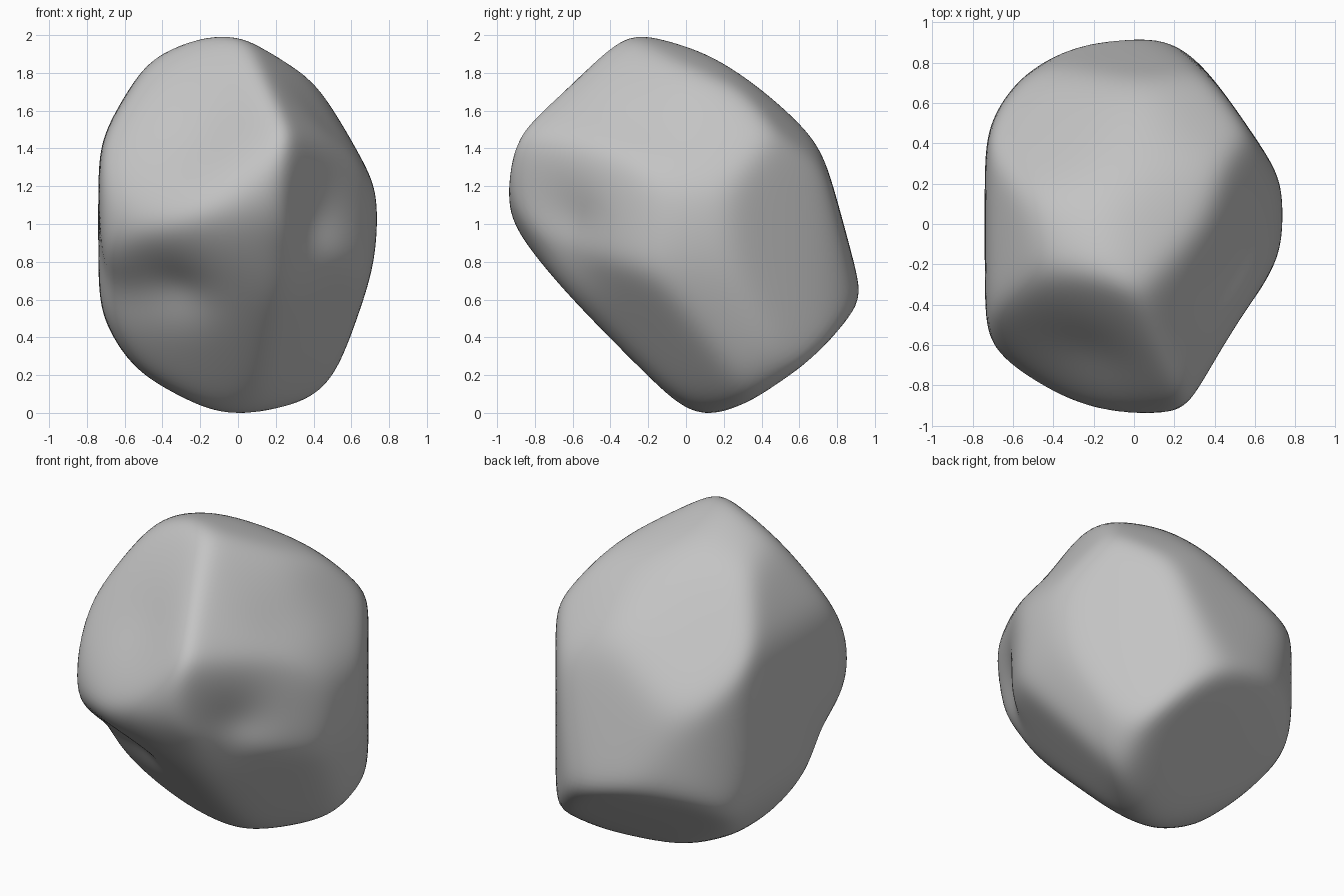
import bpy
import bmesh
from math import cos, sin, exp, radians, tau
from mathutils import Vector

if "Cube" in bpy.data.objects:
    bpy.data.objects.remove(bpy.data.objects["Cube"], do_unlink=True)

SHARPNESS = 22
ROUNDS = 18
TILT = radians(22)
X, Y, Z = Vector((1, 0, 0)), Vector((0, 1, 0)), Vector((0, 0, 1))


def belt(across, up, reaches):
    """Facets evenly spaced around one ring, each with its outward reach."""
    step = tau / len(reaches)
    return [(across * cos(i * step) + up * sin(i * step), reach)
            for i, reach in enumerate(reaches)]


def tilted_belt(facing, reaches):
    """A ring of facets around a slanting line."""
    across = Z.cross(facing).normalized()
    flat = facing.normalized()
    return belt(across, Z * cos(TILT) - flat * sin(TILT), reaches)


# Upright and level rings of facets
facets = belt(X, Z, [.735, .74, .89, 1, .975, .857, .74, .87, .945, 1, .98, .845])
facets += belt(Y, Z, [.935, .806, .84, 1, 1.005, 1.005, .935, .785, .843, 1, .98, 1.015])
facets += belt(X, Y, [.735, .742, .863, .935, .915, .866, .74, .896, .915, .935, .9, .705])

# Slanting rings of facets
facets += tilted_belt(X - Y, [.79, .815, .925, .965, .92, .742, .916, .99])
facets += tilted_belt(Y - X, [.92, .89, 1.015, .835, .79, 1.05, .997, .92])
# The last ring slants the other way, so its line runs to the opposite side
facets += belt((Y - X).normalized(),
               Z * cos(TILT) + (X + Y).normalized() * sin(TILT),
               [.905, .785, .86, .79, .81, .715, .93, .985])

# Larger flats: the two end discs, then the back, underside and right
flats = [
    ((-.40, -.78, .48), .85),
    ((-.22, .63, -.74), .89),
    ((0, .965, .263), .805),
    ((0, .60, .80), .806),
    ((0, -1, -1), .712),
    ((.61, -.51, -.61), .68),
    ((.94, 0, -.33), .76),
    ((.83, .56, 0), .737),
]
facets += [(Vector(n).normalized(), reach) for n, reach in flats]

# Shallow hollows: direction, depth and spread
hollows = [
    ((-.24, -.77, .60), .04, .35),
    ((.50, -.86, -.02), .11, .35),
    ((.64, -.32, .70), .045, .35),
    ((-.46, -.76, -.46), .08, .30),
    ((-.78, -.45, -.40), .05, .27),
]
hollows = [(Vector(n).normalized(), depth, w) for n, depth, w in hollows]


def boulder_point(u, sizes):
    """Point on the softly blended facets, less the hollows."""
    total = 0
    for (n, _), size in zip(facets, sizes):
        facing = n.dot(u)
        if facing > .4:
            total += (facing / size) ** SHARPNESS
    cut = sum(depth * exp(-((u - n).length / w) ** 2) for n, depth, w in hollows)
    return u * (total ** (-1 / SHARPNESS) * (1 - cut))


def sphere(subdivisions):
    ball = bmesh.new()
    bmesh.ops.create_icosphere(ball, subdivisions=subdivisions, radius=1)
    return ball


# Settle the facet distances so the blended body has the wanted reaches
probe = sphere(5)
directions = [v.co.normalized() for v in probe.verts]
probe.free()
sizes = [reach for _, reach in facets]
for _ in range(ROUNDS):
    points = [boulder_point(u, sizes) for u in directions]
    sizes = [size * reach / max(map(n.dot, points))
             for size, (n, reach) in zip(sizes, facets)]

# Rounded boulder body, resting on the ground
bm = sphere(6)
for v in bm.verts:
    v.co = boulder_point(v.co.normalized(), sizes)
base = min(v.co.z for v in bm.verts)
bmesh.ops.translate(bm, verts=bm.verts, vec=Z * -base)
for face in bm.faces:
    face.smooth = True

mesh = bpy.data.meshes.new("boulder")
bm.to_mesh(mesh)
bm.free()
boulder = bpy.data.objects.new("boulder", mesh)
bpy.context.collection.objects.link(boulder)

# Plain stone colour
stone = bpy.data.materials.new("stone_grey")
stone.use_nodes = True
colour = (.55, .55, .55, 1)
stone.diffuse_color = colour
stone.node_tree.nodes["Principled BSDF"].inputs["Base Color"].default_value = colour
mesh.materials.append(stone)
